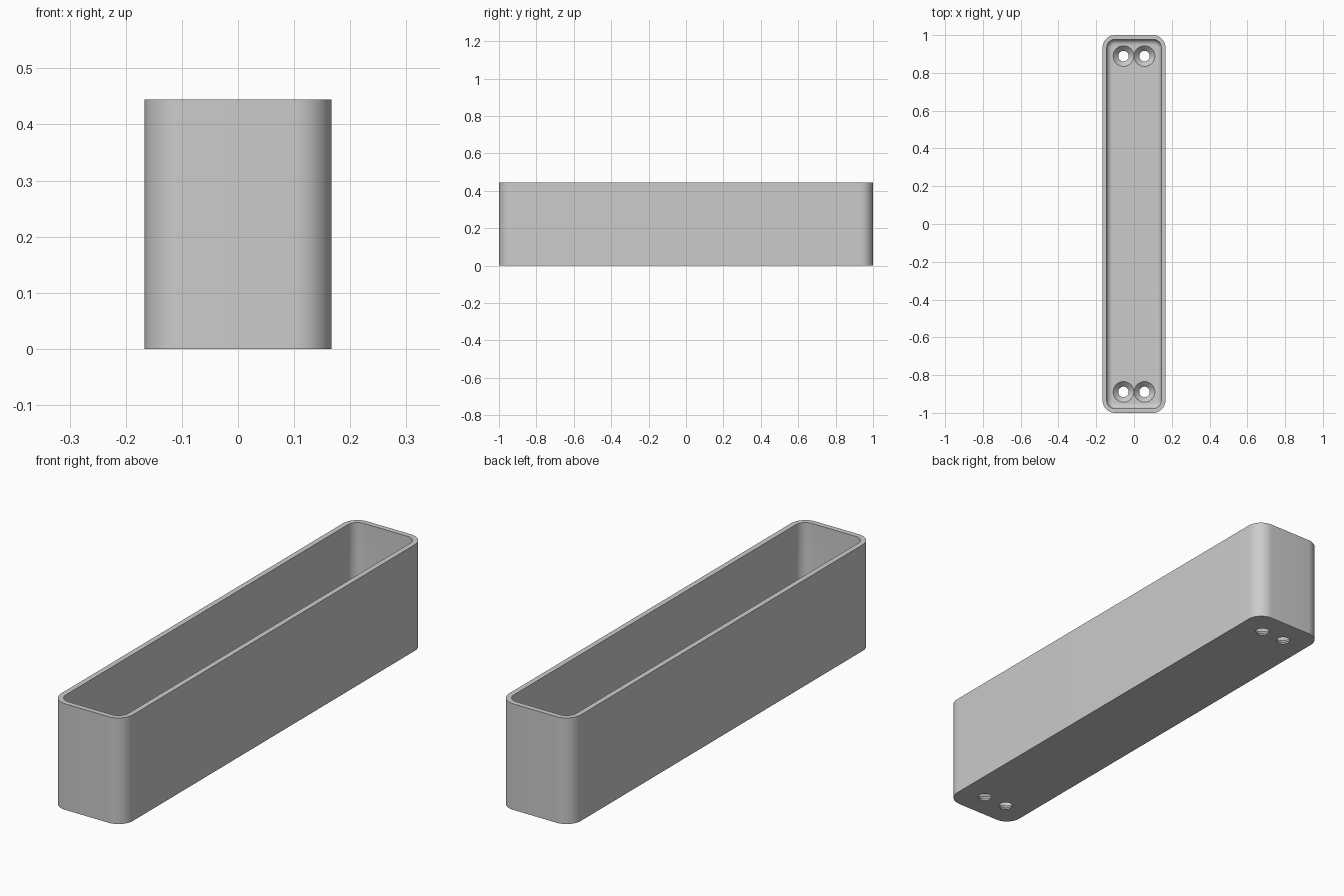
import bpy, bmesh, math

HALF_X, HALF_Y, HEIGHT = 0.1667, 1.0, 0.4444
CORNER, WALL, FLOOR, FILLET = 0.0667, 0.0222, 0.0333, 0.028
STEPS = 12  # segments per rounded corner

old = bpy.data.objects.get("Cube")
if old:
    bpy.data.objects.remove(old, do_unlink=True)

grey = bpy.data.materials.new("plain grey")
grey.use_nodes = True
colour = (0.6, 0.6, 0.6, 1)
grey.diffuse_color = colour
grey.node_tree.nodes["Principled BSDF"].inputs["Base Color"].default_value = colour


def make_object(name, bm):
    bmesh.ops.recalc_face_normals(bm, faces=bm.faces)
    mesh = bpy.data.meshes.new(name)
    bm.to_mesh(mesh)
    bm.free()
    mesh.materials.append(grey)
    obj = bpy.data.objects.new(name, mesh)
    bpy.context.collection.objects.link(obj)
    return obj


def rounded_ring(bm, inset, z):
    """Rounded rectangle, shrunk evenly by inset."""
    radius = CORNER - inset
    ring = []
    for i, (sx, sy) in enumerate([(1, 1), (-1, 1), (-1, -1), (1, -1)]):
        for s in range(STEPS + 1):
            a = math.pi / 2 * (i + s / STEPS)
            ring.append(bm.verts.new((sx * (HALF_X - CORNER) + radius * math.cos(a),
                                      sy * (HALF_Y - CORNER) + radius * math.sin(a), z)))
    return ring


def loft(bm, rings):
    for lo, hi in zip(rings, rings[1:]):
        n = len(lo)
        for i in range(n):
            j = (i + 1) % n
            bm.faces.new((lo[i], lo[j], hi[j], hi[i]))
    bm.faces.new(rings[0])
    bm.faces.new(rings[-1])


# Open tray: outer wall, rim, inner wall, filleted floor
profile = [(0, 0), (0, HEIGHT), (WALL, HEIGHT)]
for s in range(7):
    a = math.pi / 2 * s / 6
    profile.append((WALL + FILLET * (1 - math.cos(a)),
                    FLOOR + FILLET * (1 - math.sin(a))))
bm = bmesh.new()
loft(bm, [rounded_ring(bm, inset, z) for inset, z in profile])
tray = make_object("tray", bm)

# Countersunk screw holes, a pair at each end
HOLE, SINK = 0.0278, 0.0547
hole_profile = [(HOLE, -0.05), (HOLE, FLOOR - (SINK - HOLE)),
                (SINK, FLOOR), (SINK, FLOOR + 0.02)]
bm = bmesh.new()
for x in (-0.0556, 0.0556):
    for y in (-0.889, 0.889):
        rings = []
        for r, z in hole_profile:
            rings.append([bm.verts.new((x + r * math.cos(math.tau * k / 40),
                                        y + r * math.sin(math.tau * k / 40), z))
                          for k in range(40)])
        loft(bm, rings)
cutter = make_object("screw_hole_cutter", bm)
cutter.hide_render = True

cut = tray.modifiers.new("screw holes", 'BOOLEAN')
cut.operation = 'DIFFERENCE'
cut.solver = 'EXACT'
cut.object = cutter

bpy.ops.object.select_all(action='DESELECT')
tray.select_set(True)
bpy.context.view_layer.objects.active = tray
bpy.ops.object.modifier_apply(modifier=cut.name)
bpy.data.objects.remove(cutter, do_unlink=True)
bpy.ops.object.shade_smooth_by_angle(angle=math.radians(30))
